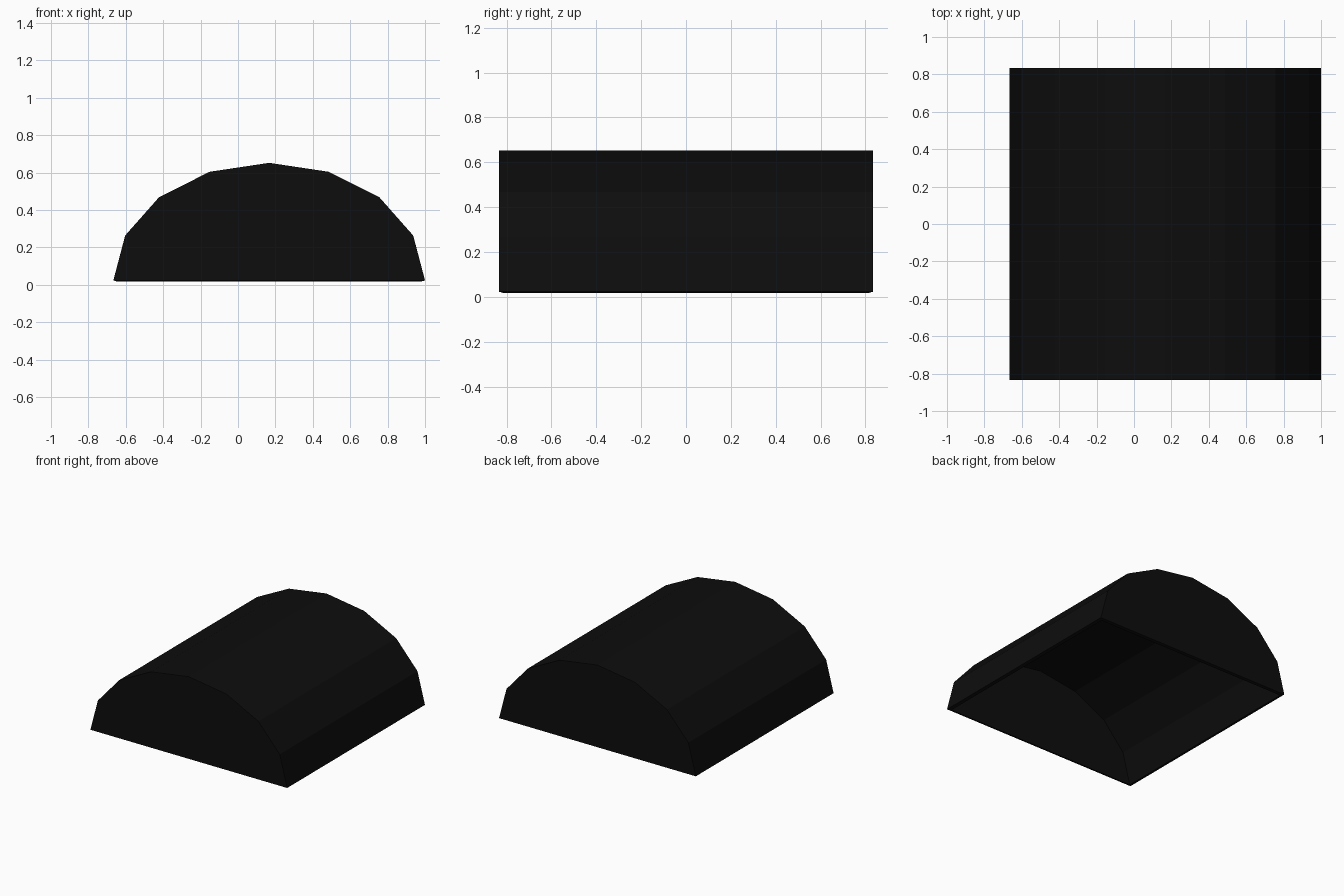
import bpy
import bmesh
import math

if "Cube" in bpy.data.objects:
    bpy.data.objects.remove(bpy.data.objects["Cube"])

CENTRE_X, BASE_Z = 0.1667, 0.023
HALF_WIDTH, HEIGHT, HALF_DEPTH = 0.8333, 0.629, 0.8333
SEGMENTS = 8

black = bpy.data.materials.new("black")
black.diffuse_color = (0.004, 0.004, 0.004, 1)
black.use_nodes = True
black.node_tree.nodes["Principled BSDF"].inputs["Base Color"].default_value = black.diffuse_color

# Half-ellipse arch profile
profile = []
for i in range(SEGMENTS + 1):
    a = math.pi * i / SEGMENTS
    profile.append((CENTRE_X + HALF_WIDTH * math.cos(a),
                    BASE_Z + HEIGHT * math.sin(a)))

# Vaulted cover: two end walls joined by flat roof strips, open underneath
bm = bmesh.new()
front = [bm.verts.new((x, -HALF_DEPTH, z)) for x, z in profile]
back = [bm.verts.new((x, HALF_DEPTH, z)) for x, z in profile]
bm.faces.new(front)
bm.faces.new(back[::-1])
for i in range(SEGMENTS):
    bm.faces.new((front[i + 1], front[i], back[i], back[i + 1]))

# Make every face point outward from the middle of the vault
bm.normal_update()
for face in bm.faces:
    c = face.calc_center_median()
    c.x -= CENTRE_X
    if face.normal.dot(c) < 0:
        face.normal_flip()

mesh = bpy.data.meshes.new("vaulted_cover")
bm.to_mesh(mesh)
bm.free()
mesh.materials.append(black)
cover = bpy.data.objects.new("vaulted_cover", mesh)
bpy.context.collection.objects.link(cover)

# Thin walls grown inward
shell = cover.modifiers.new("wall_thickness", 'SOLIDIFY')
shell.thickness = 0.022
shell.offset = -1
shell.use_even_offset = True
